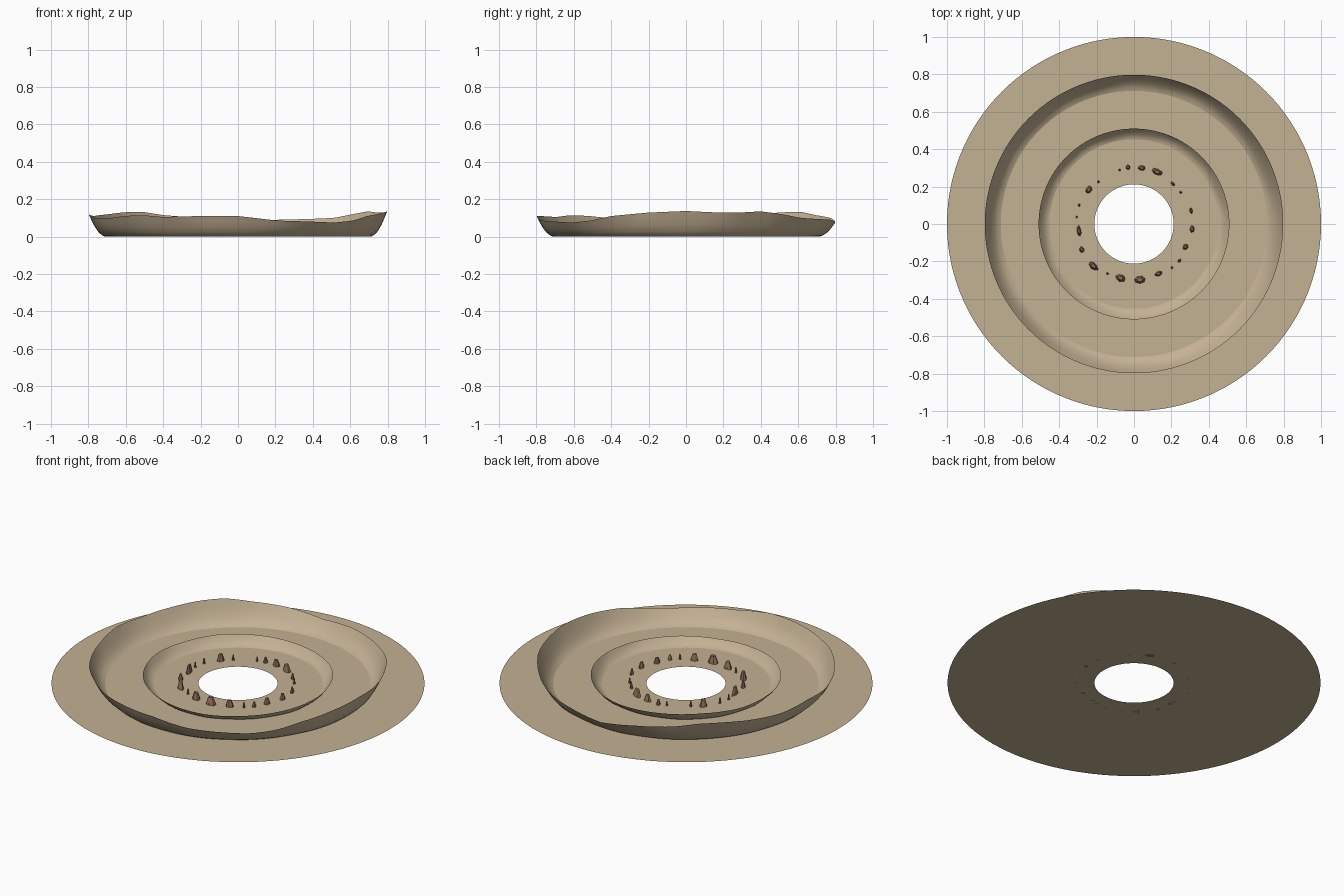
import bpy, bmesh, math, random

if "Cube" in bpy.data.objects:
    bpy.data.objects.remove(bpy.data.objects["Cube"])

random.seed(4)
SEG = 120


def material(name, rgb):
    m = bpy.data.materials.new(name)
    m.diffuse_color = (*rgb, 1)
    m.use_nodes = True
    m.node_tree.nodes["Principled BSDF"].inputs["Base Color"].default_value = m.diffuse_color
    return m


SAND = material("sand", (0.552, 0.440, 0.296))
ROCK = material("brown rock", (0.305, 0.165, 0.095))


def finish(name, bm, mat, smooth):
    me = bpy.data.meshes.new(name)
    bm.to_mesh(me)
    bm.free()
    me.materials.append(mat)
    for p in me.polygons:
        p.use_smooth = smooth
    ob = bpy.data.objects.new(name, me)
    bpy.context.collection.objects.link(ob)
    return ob


def ring_sheet(name, rows, point, mat, smooth):
    """Closed sheet around z: point(row, angle) gives radius and height."""
    bm = bmesh.new()
    loops = []
    for r in rows:
        loop = []
        for i in range(SEG):
            a = math.tau * i / SEG
            rad, z = point(r, a)
            loop.append(bm.verts.new((rad * math.cos(a), rad * math.sin(a), z)))
        loops.append(loop)
    for lo, hi in zip(loops, loops[1:]):
        for i in range(SEG):
            j = (i + 1) % SEG
            bm.faces.new((lo[i], hi[i], hi[j], lo[j]))
    bm.normal_update()
    # faces should look up, towards the inside of the bowl
    if sum(f.normal.z for f in bm.faces) < 0:
        bmesh.ops.reverse_faces(bm, faces=bm.faces)
    return finish(name, bm, mat, smooth)


def rim_height(table, a):
    """Interpolate (degrees, height) pairs around the circle."""
    d = math.degrees(a) % 360
    pts = table + [(360 + table[0][0], table[0][1])]
    for (d0, h0), (d1, h1) in zip(pts, pts[1:]):
        if d0 <= d <= d1:
            return h0 + (h1 - h0) * (d - d0) / (d1 - d0)
    return table[0][1]


def wall(name, r0, r1, table):
    # bowl-like flare: (share of width, share of height)
    profile = [(0, 0), (0.2, 0.07), (0.42, 0.22), (0.65, 0.47), (0.83, 0.73), (1, 1)]

    def point(p, a):
        h = rim_height(table, a)
        wobble = 0.004 * math.sin(9 * a + 1) * math.sin(4 * a) * p[0] * (1 - p[0]) * 4
        return r0 + (r1 - r0) * p[0] + wobble, h * p[1]

    ring_sheet(name, profile, point, SAND, True)


# flat ground ring
ring_sheet("ground_ring", [0.212, 1.0], lambda r, a: (r, 0), SAND, False)

# outer and inner ragged dust walls
wall("outer_wall", 0.712, 0.798, [
    (0, .137), (10, .13), (20, .128), (30, .135), (40, .12), (50, .10), (60, .095),
    (75, .09), (90, .075), (105, .10), (120, .115), (130, .133), (140, .13), (150, .12),
    (165, .11), (180, .12), (195, .10), (210, .097), (220, .11), (230, .115),
    (240, .105), (255, .11), (270, .11), (285, .086), (300, .08), (310, .075),
    (320, .085), (330, .11), (345, .128)])
wall("inner_wall", 0.453, 0.51, [
    (0, .05), (30, .055), (55, .045), (80, .046), (105, .052), (135, .057),
    (160, .05), (185, .054), (210, .046), (235, .05), (260, .044), (285, .04),
    (310, .045), (335, .047)])

# small rocks: angle in degrees, length along the ring, width across it
rocks = [(105, .012, .012), (96, .022, .026), (82, .04, .03), (66, .062, .035),
         (46, .03, .016), (34, .014, .012), (13, .032, .016), (-5, .036, .028),
         (-24, .034, .03), (-39, .024, .016), (-49, .014, .012), (-64, .045, .026),
         (-84, .058, .038), (-104, .056, .038), (-118, .014, .012), (-134, .064, .036),
         (-154, .034, .026), (-173, .058, .024), (173, .014, .012), (161, .018, .012),
         (143, .046, .034), (130, .014, .012)]
for n, (deg, length, width) in enumerate(rocks):
    a = math.radians(deg)
    rad = 0.302 + random.uniform(-0.008, 0.014)
    h = 0.026 + 0.28 * length + random.uniform(-0.003, 0.003)
    bm = bmesh.new()
    loops = []
    jit = [random.uniform(0.85, 1.12) for _ in range(7)]
    for z, s in ((0, 1), (0.35 * h, 0.88), (h, 0.5)):
        loop = []
        for k in range(7):
            t = math.tau * k / 7
            u = rad + width / 2 * s * jit[k] * math.cos(t)
            v = length / 2 * s * jit[k] * math.sin(t)
            top = z * random.uniform(0.92, 1.05)
            loop.append(bm.verts.new((u * math.cos(a) - v * math.sin(a),
                                      u * math.sin(a) + v * math.cos(a), top)))
        loops.append(loop)
    for lo, hi in zip(loops, loops[1:]):
        for k in range(7):
            j = (k + 1) % 7
            bm.faces.new((lo[k], lo[j], hi[j], hi[k]))
    bm.faces.new(loops[-1])
    bm.faces.new(loops[0][::-1])
    finish(f"rock_{n + 1}", bm, ROCK, False)
